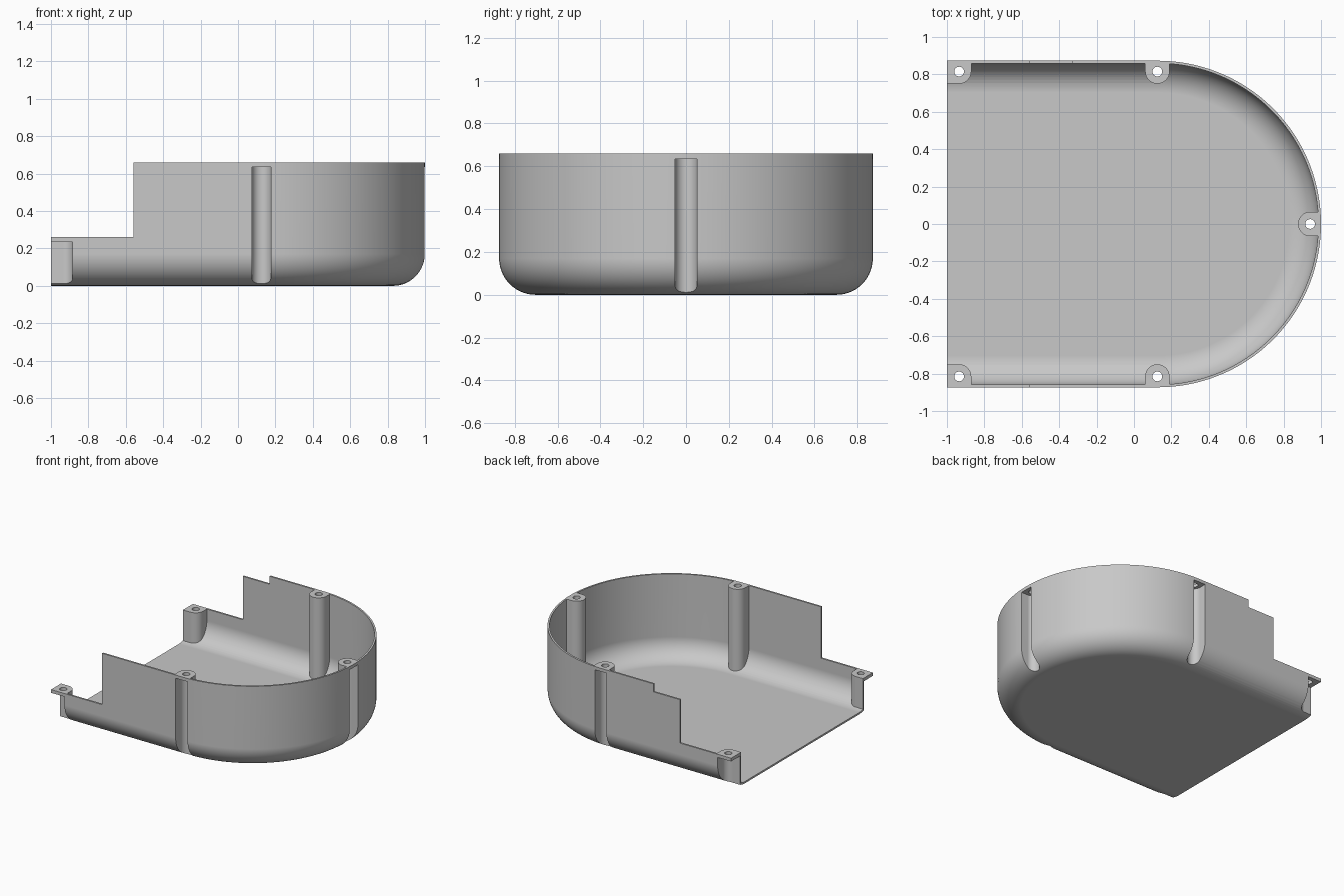
import bpy, bmesh
from math import sin, cos, pi

cube = bpy.data.objects.get("Cube")
if cube:
    bpy.data.objects.remove(cube, do_unlink=True)

TOP, LOW, NOTCH = 0.66, 0.26, 0.598       # rim heights
RAD, CX = 0.873, 0.127                    # rounded end
WALL, FILLET, PLATE = 0.014, 0.17, 0.025
BOSS_R, POCKET_R, HOLE_R = 0.065, 0.051, 0.026
INSET = 0.058                             # screw centre to outer wall

grey = bpy.data.materials.new("plain grey")
grey.use_nodes = True
colour = (0.58, 0.58, 0.58, 1)
grey.diffuse_color = colour
grey.node_tree.nodes["Principled BSDF"].inputs["Base Color"].default_value = colour


def loft(name, rings):
    """Closed solid through rings of equal point count."""
    bm = bmesh.new()
    loops = [[bm.verts.new(p) for p in ring] for ring in rings]
    n = len(loops[0])
    for a, b in zip(loops, loops[1:]):
        for i in range(n):
            j = (i + 1) % n
            bm.faces.new((a[i], a[j], b[j], b[i]))
    bm.faces.new(loops[0][::-1])
    bm.faces.new(loops[-1])
    bmesh.ops.recalc_face_normals(bm, faces=bm.faces)
    mesh = bpy.data.meshes.new(name)
    bm.to_mesh(mesh)
    bm.free()
    mesh.materials.append(grey)
    obj = bpy.data.objects.new(name, mesh)
    bpy.context.collection.objects.link(obj)
    return obj


def prism(name, outline, z0, z1):
    return loft(name, [[(x, y, z) for x, y in outline] for z in (z0, z1)])


def box(name, x0, x1, y0, y1, z0, z1):
    return prism(name, [(x0, y0), (x1, y0), (x1, y1), (x0, y1)], z0, z1)


def arc(r, a0, a1, steps):
    return [(r * cos(a0 + (a1 - a0) * i / steps), r * sin(a0 + (a1 - a0) * i / steps))
            for i in range(steps + 1)]


def tub(name, offset, back, top):
    """U-shaped block with a rounded bottom edge."""
    rings = []
    fillet = FILLET - offset

    def ring(inset, z):
        r = RAD - inset
        pts = [(CX + x, y) for x, y in arc(r, -pi / 2, pi / 2, 96)]
        return [(x, y, z) for x, y in [(back, -r)] + pts + [(back, r)]]

    for i in range(15):
        a = pi / 2 * i / 14
        rings.append(ring(offset + fillet * (1 - sin(a)), offset + fillet * (1 - cos(a))))
    rings.append(ring(offset, top))
    return loft(name, rings)


def subtract(target, cutter):
    mod = target.modifiers.new("cut", 'BOOLEAN')
    mod.operation, mod.solver, mod.object = 'DIFFERENCE', 'EXACT', cutter
    deps = bpy.context.evaluated_depsgraph_get()
    mesh = bpy.data.meshes.new_from_object(target.evaluated_get(deps))
    target.modifiers.clear()
    target.data = mesh
    bpy.data.objects.remove(cutter, do_unlink=True)


def channel(r, corner):
    """Plan of a screw post, rounded towards +y and open towards -y."""
    if corner:
        return [(r, -0.2)] + arc(r, 0, pi / 2, 12) + [(-0.3, r), (-0.3, -0.2)]
    return [(r, -0.2)] + arc(r, 0, pi, 24) + [(-r, -0.2)]


def front(x):
    return lambda p: (x + p[0], -RAD + INSET + p[1])


def back(x):
    return lambda p: (x + p[0], RAD - INSET - p[1])


def end(p):
    return (CX + RAD - INSET - p[1], p[0])


# Screw posts: placement, corner type, top height
posts = [(front(0.125), False, TOP), (back(0.125), False, TOP), (end, False, TOP),
         (front(-0.935), True, LOW), (back(-0.935), True, LOW)]

# Hollow interior, leaving the posts standing
cavity = tub("cavity", WALL, -1.3, 1)
for place, corner, top in posts:
    plan = [place(p) for p in channel(BOSS_R, corner)]
    subtract(cavity, prism("post", plan, -0.2, 1.2))

shell = tub("open_shell", 0, -1, TOP)
subtract(shell, cavity)

# Lowered rim at the open end and the shallow notch behind
subtract(shell, box("low_rim", -1.4, -0.56, -1.2, 1.2, LOW, 1.1))
subtract(shell, box("rim_notch", -0.7, -0.33, 0.6, 1.2, NOTCH, 1.1))

# Outside grooves under the post tops, and screw holes through them
for place, corner, top in posts:
    plan = [place(p) for p in channel(POCKET_R, corner)]
    subtract(shell, prism("groove", plan, -0.2, top - PLATE))
    hole = [place(p) for p in arc(HOLE_R, 0, 2 * pi, 24)[:-1]]
    subtract(shell, prism("screw_hole", hole, top - 0.06, top + 0.1))

# Smooth curved faces, keep crisp rims
bpy.ops.object.select_all(action='DESELECT')
shell.select_set(True)
bpy.context.view_layer.objects.active = shell
bpy.ops.object.shade_smooth_by_angle(angle=pi / 6)
weighted = shell.modifiers.new("even_normals", 'WEIGHTED_NORMAL')
weighted.keep_sharp = True
